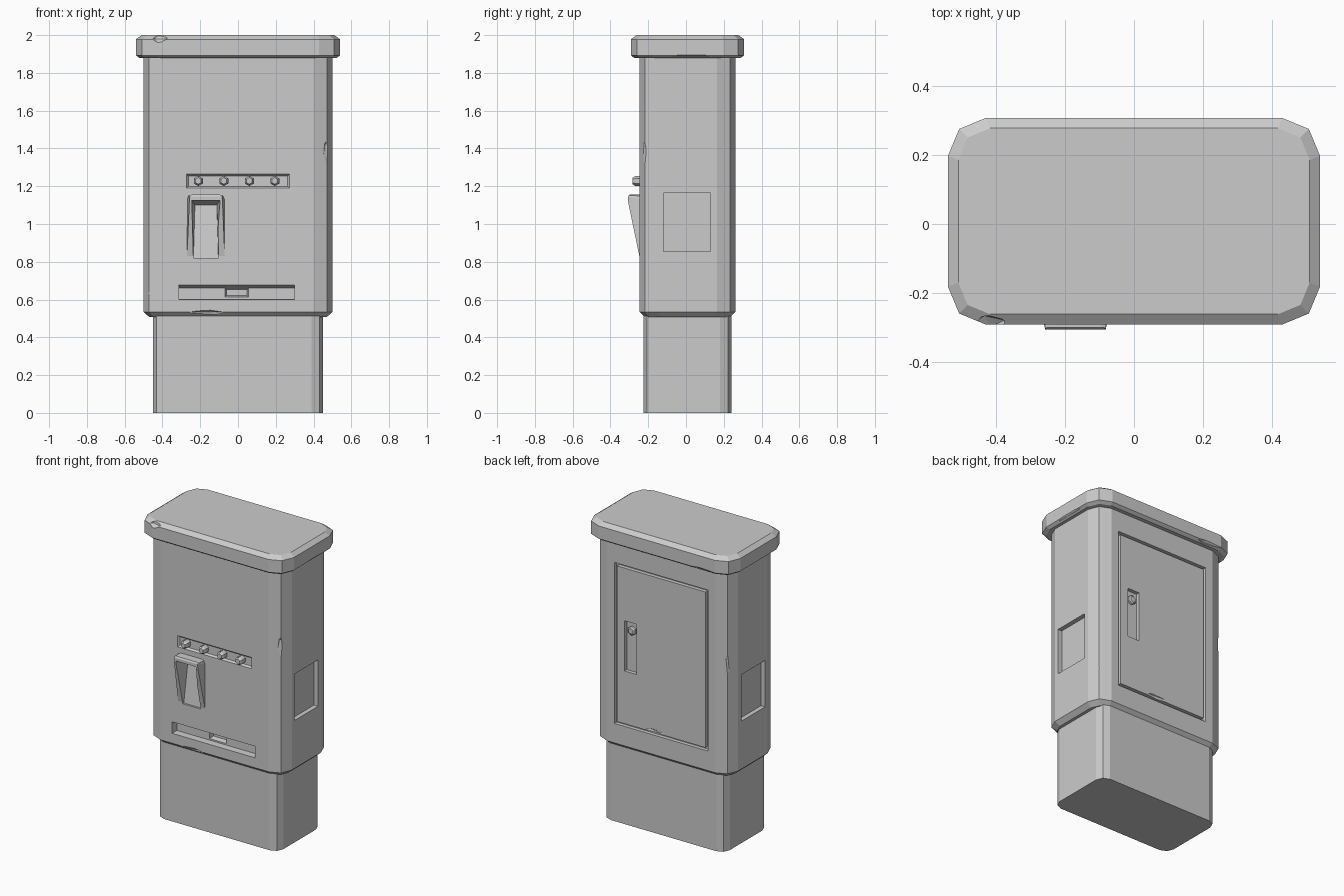
import bpy, bmesh, math
from mathutils import Vector, Matrix

if "Cube" in bpy.data.objects:
    bpy.data.objects.remove(bpy.data.objects["Cube"], do_unlink=True)

GREY = (0.6, 0.6, 0.6, 1)
metal = bpy.data.materials.new("grey_metal")
metal.use_nodes = True
metal.diffuse_color = GREY
metal.node_tree.nodes["Principled BSDF"].inputs["Base Color"].default_value = GREY


def finish(name, bm):
    bmesh.ops.recalc_face_normals(bm, faces=bm.faces)
    mesh = bpy.data.meshes.new(name)
    bm.to_mesh(mesh)
    bm.free()
    mesh.materials.append(metal)
    obj = bpy.data.objects.new(name, mesh)
    bpy.context.collection.objects.link(obj)
    return obj


def loft(name, rings):
    """Closed solid through rings of equal point count."""
    bm = bmesh.new()
    loops = [[bm.verts.new(p) for p in ring] for ring in rings]
    n = len(loops[0])
    for a, b in zip(loops, loops[1:]):
        for i in range(n):
            j = (i + 1) % n
            bm.faces.new((a[i], a[j], b[j], b[i]))
    bm.faces.new(loops[0])
    bm.faces.new(loops[-1])
    return finish(name, bm)


def rounded_box(name, hx, hy, radius, levels, cy=0.008):
    """Box with two-facet corners; levels are (z, inset)."""
    rings = []
    for z, inset in levels:
        r = radius - inset * 0.6
        ring = []
        for k in range(4):
            mid = math.radians(45 + 90 * k)
            sx, sy = math.copysign(1, math.cos(mid)), math.copysign(1, math.sin(mid))
            for step in (-1, 0, 1):
                a = mid + step * math.pi / 4
                ring.append((sx * (hx - inset - r) + r * math.cos(a),
                             cy + sy * (hy - inset - r) + r * math.sin(a), z))
        rings.append(ring)
    return loft(name, rings)


def prism(name, cx, profile):
    """Solid across x from (y, z, half width) points."""
    return loft(name, [[(cx + s * w, y, z) for y, z, w in profile] for s in (-1, 1)])


def pocket(centre, normal, w, h, depth, taper=0.0):
    """Tapered cutter sunk into a wall facing along normal."""
    n = Vector(normal)
    side, up, c = Vector((0, 0, 1)).cross(n), Vector((0, 0, 1)), Vector(centre)
    rings = []
    for d, t in ((0.01, 0), (0, 0), (-depth, taper)):
        rings.append([c + n * d + side * sx * (w / 2 - t) + up * sz * (h / 2 - t)
                      for sx, sz in ((-1, -1), (1, -1), (1, 1), (-1, 1))])
    return loft("cutter", rings)


def chip(centre, size, turn=0):
    """Faceted cutter for a dent."""
    bm = bmesh.new()
    bmesh.ops.create_icosphere(bm, subdivisions=1, radius=1,
                               matrix=Matrix.Translation(centre)
                               @ Matrix.Rotation(math.radians(turn), 4, 'Z')
                               @ Matrix.Diagonal((*size, 1)))
    return finish("cutter", bm)


def cut(target, cutter, keep=False):
    mod = target.modifiers.new("cut", 'BOOLEAN')
    mod.operation, mod.solver, mod.object = 'DIFFERENCE', 'EXACT', cutter
    cutter.hide_render = True
    with bpy.context.temp_override(object=target, active_object=target,
                                   selected_objects=[target]):
        bpy.ops.object.modifier_apply(modifier=mod.name)
    if not keep:
        bpy.data.objects.remove(cutter, do_unlink=True)


def bolt(name, x, y, z, radius, facing, length):
    """Hexagonal bolt head with a chamfered front."""
    rings = []
    for d, r in ((-0.02, radius), (length * 0.7, radius), (length, radius * 0.65)):
        rings.append([(x + r * math.cos(a), y + facing * d, z + r * math.sin(a))
                      for a in (math.pi / 3 * i + math.pi / 6 for i in range(6))])
    return loft(name, rings)


FRONT, BACK = (0, -1, 0), (0, 1, 0)
front_y, back_y = -0.247, 0.263

# Main volumes
base = rounded_box("base", 0.45, 0.232, 0.06, [(0, 0), (0.53, 0)])
body = rounded_box("body", 0.5, 0.255, 0.1, [(0.507, 0.03), (0.535, 0), (1.89, 0)])
cap = rounded_box("cap", 0.54, 0.3, 0.11,
                  [(1.878, 0.02), (1.893, 0), (1.978, 0), (2.0, 0.03)])

# Side windows
for s in (-1, 1):
    cut(body, pocket((s * 0.5, 0.005, 1.01), (s, 0, 0), 0.25, 0.31, 0.03))

# Back door: groove around a flush panel
door_z = 1.2025
cut(body, pocket((0, back_y, door_z), BACK, 0.69, 1.075, 0.025))
door = pocket((0, back_y - 0.01, door_z), BACK, 0.654, 1.039, 0.04)
door.name = "back_door"
cut(door, pocket((0.225, back_y, 1.2025), BACK, 0.09, 0.335, 0.025))
bolt("door_lock", 0.225, back_y - 0.025, 1.31, 0.03, 1, 0.022)
cut(door, chip((0.05, back_y + 0.01, 0.69), (0.1, 0.02, 0.02)))

# Bolt strip on the front
cut(body, pocket((0, front_y, 1.227), FRONT, 0.545, 0.075, 0.012, 0.01))
for i in range(4):
    bolt("strip_bolt", -0.21 + 0.135 * i, front_y + 0.012, 1.228, 0.027, -1, 0.047)

# Lower tray slot with a small opening in its back wall
cut(body, prism("cutter", -0.007, [(-0.27, 0.6, 0.307), (-0.27, 0.678, 0.307),
                                   (front_y, 0.678, 0.307), (-0.2, 0.66, 0.305),
                                   (-0.2, 0.603, 0.305)]))
cut(body, pocket((-0.007, -0.2, 0.637), FRONT, 0.125, 0.048, 0.03, 0.008))

# Coin hood with a sloping channel
hood = prism("coin_hood", -0.17, [(-0.235, 0.83, 0.1), (front_y, 0.83, 0.1),
                                  (-0.306, 1.115, 0.088), (-0.306, 1.145, 0.085),
                                  (-0.3, 1.155, 0.08), (-0.235, 1.155, 0.08)])
bm = bmesh.new()
bm.from_mesh(hood.data)
for v in bm.verts:
    if v.co.y > -0.24 and v.co.z > 1:
        v.co.x = -0.17 + math.copysign(0.085, v.co.x + 0.17)
# Drop the shoulders of the hood so its sides stand upright
shoulder = [e for e in bm.edges if all(v.co.z > 1.15 for v in e.verts)
            and abs(e.verts[0].co.x - e.verts[1].co.x) < 0.02]
for v in {v for e in shoulder for v in e.verts}:
    v.co.x = -0.17 + math.copysign(0.1, v.co.x + 0.17)
bmesh.ops.bevel(bm, geom=shoulder, offset=0.025, segments=2, affect='EDGES', profile=0.5)
bm.to_mesh(hood.data)
bm.free()
channel = prism("cutter", -0.17, [(-0.4, 1.125, 0.075), (-0.306, 1.125, 0.075),
                                  (-0.2, 1.1, 0.058), (-0.235, 0.82, 0.066),
                                  (-0.4, 0.815, 0.075)])
cut(body, channel, keep=True)
cut(hood, channel)

# Dents along the body and cap edges
for where, size, turn in [
        ((0.475, -0.245, 1.37), (0.05, 0.035, 0.12), 45),
        ((0.49, 0.25, 0.76), (0.04, 0.03, 0.13), -45),
        ((-0.49, 0.25, 1.26), (0.04, 0.035, 0.12), 45),
        ((-0.475, -0.24, 0.64), (0.04, 0.025, 0.04), -45),
        ((-0.16, -0.255, 0.52), (0.13, 0.025, 0.03), 0)]:
    cut(body, chip(where, size, turn))
for where, size, turn in [
        ((-0.42, -0.3, 2.0), (0.06, 0.04, 0.045), 0),
        ((0.55, 0.03, 1.875), (0.025, 0.19, 0.03), 0),
        ((-0.33, 0.315, 1.875), (0.16, 0.025, 0.03), 0)]:
    cut(cap, chip(where, size, turn))
